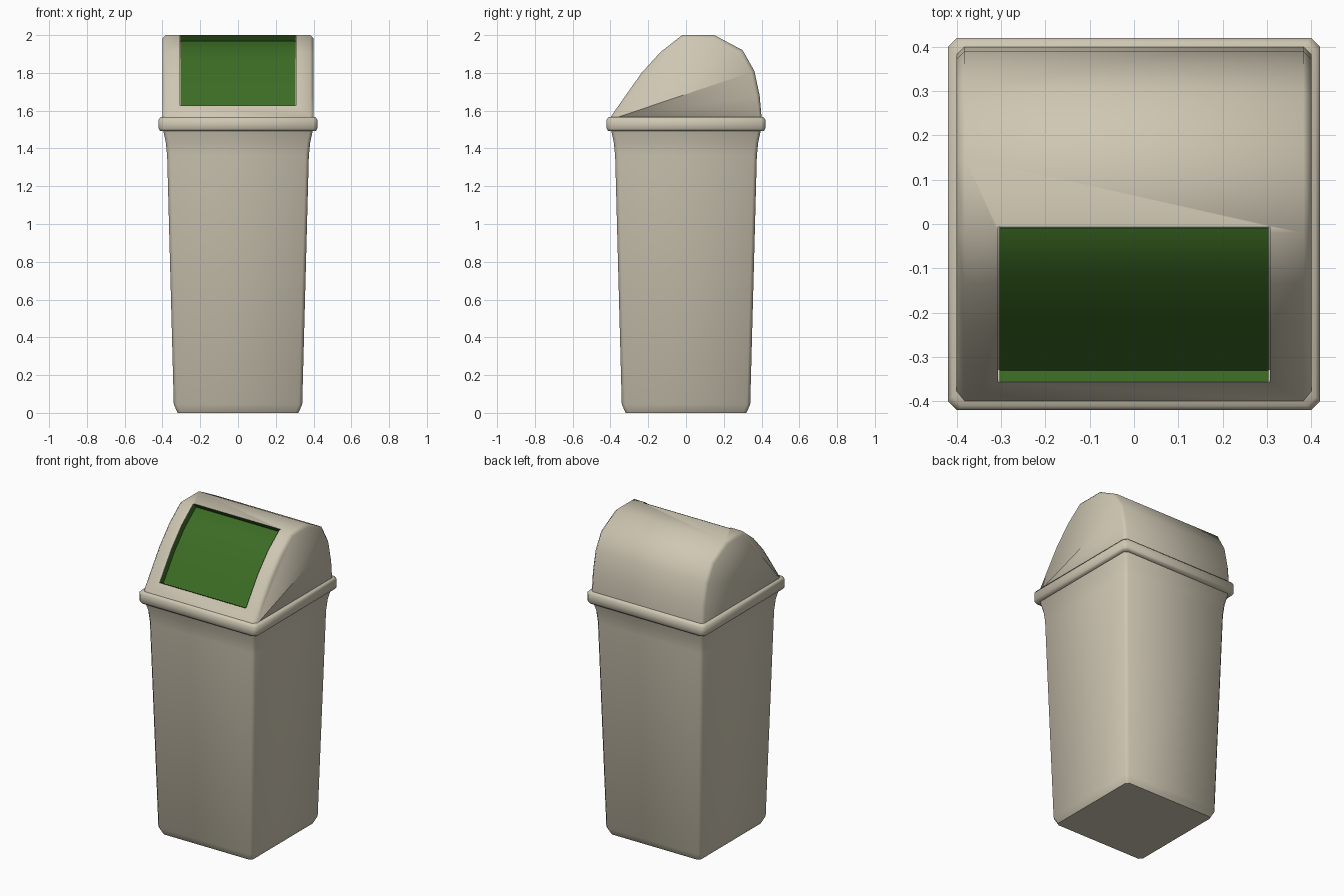
import bpy, bmesh, math

if "Cube" in bpy.data.objects:
    bpy.data.objects.remove(bpy.data.objects["Cube"])


def material(name, color):
    m = bpy.data.materials.new(name)
    m.diffuse_color = color
    m.use_nodes = True
    m.node_tree.nodes["Principled BSDF"].inputs["Base Color"].default_value = m.diffuse_color
    return m


BEIGE = material("beige_plastic", (0.62, 0.57, 0.45, 1))
GREEN = material("green_plastic", (0.045, 0.15, 0.018, 1))


def finish(name, bm, mat):
    me = bpy.data.meshes.new(name)
    bm.to_mesh(me)
    bm.free()
    ob = bpy.data.objects.new(name, me)
    bpy.context.collection.objects.link(ob)
    me.materials.append(mat)
    return ob


def smooth(ob, deg=50):
    bpy.ops.object.select_all(action='DESELECT')
    ob.select_set(True)
    bpy.context.view_layer.objects.active = ob
    bpy.ops.object.shade_smooth_by_angle(angle=math.radians(deg))


def square_loft(name, rings, c, mat):
    """Stack of chamfered squares given as (half width, z)."""
    bm = bmesh.new()
    loops = []
    for h, z in rings:
        k = h - c
        pts = [(k, -h), (h, -k), (h, k), (k, h), (-k, h), (-h, k), (-h, -k), (-k, -h)]
        loops.append([bm.verts.new((x, y, z)) for x, y in pts])
    for a, b in zip(loops, loops[1:]):
        for i in range(8):
            j = (i + 1) % 8
            bm.faces.new((a[i], a[j], b[j], b[i]))
    bm.faces.new(loops[0][::-1])
    bm.faces.new(loops[-1])
    return finish(name, bm, mat)


def prism(profile, half):
    """Closed (y, z) profile extruded across x; returns bmesh and both ends."""
    bm = bmesh.new()
    ends = [[bm.verts.new((x, y, z)) for y, z in profile] for x in (-half, half)]
    n = len(profile)
    for i in range(n):
        j = (i + 1) % n
        bm.faces.new((ends[0][i], ends[0][j], ends[1][j], ends[1][i]))
    caps = [bm.faces.new(e) for e in ends]
    bmesh.ops.recalc_face_normals(bm, faces=bm.faces)
    return bm, ends, caps


# Tapered bin body and the rim band
body = square_loft("bin_body", [(0.32, 0), (0.34, 0.045), (0.375, 1.36),
                                (0.382, 1.43), (0.397, 1.50)], 0.018, BEIGE)
rim = square_loft("rim", [(0.39, 1.492), (0.412, 1.492), (0.42, 1.505),
                          (0.42, 1.553), (0.41, 1.566), (0.38, 1.566)], 0.02, BEIGE)

# Domed lid with softened side edges
slope = [(-0.32, 1.68), (-0.235, 1.80), (-0.135, 1.91), (-0.02, 2.0)]
dome = [(-0.415, 1.54), (-0.40, 1.565)] + slope + [
    (0.15, 2.0), (0.30, 1.92), (0.362, 1.81), (0.39, 1.68), (0.40, 1.565), (0.40, 1.54)]
bm, ends, caps = prism(dome, 0.40)
bmesh.ops.bevel(bm, geom=[e for f in caps for e in f.edges], offset=0.018,
                segments=1, affect='EDGES', profile=0.5)
lid = finish("lid", bm, BEIGE)


# Recess following the lid slope
D = (0.025, -0.03)


def band(first, last, out, depth):
    line = [first] + slope + [last]
    top = [(y - D[0] * out, z - D[1] * out) for y, z in line]
    low = [(y + D[0] * depth, z + D[1] * depth) for y, z in line]
    return top + low[::-1]


bm, ends, caps = prism(band((-0.357, 1.627), (-0.007, 2.0), 1, 1.15), 0.307)
cutter = finish("opening_cutter", bm, GREEN)
cutter.hide_render = True
mod = lid.modifiers.new("opening", 'BOOLEAN')
mod.operation = 'DIFFERENCE'
mod.solver = 'EXACT'
mod.object = cutter
bpy.context.view_layer.objects.active = lid
bpy.ops.object.modifier_apply(modifier=mod.name)
bpy.data.objects.remove(cutter)

# Green flap: open tray lining the recess
bm, ends, caps = prism(band((-0.355, 1.630), (-0.01, 2.0), 0, 1), 0.304)
count = len(slope) + 2
outer = {v for e in ends for v in e[:count]}
bmesh.ops.delete(bm, geom=[f for f in bm.faces if all(v in outer for v in f.verts)],
                 context='FACES_ONLY')
bmesh.ops.reverse_faces(bm, faces=bm.faces)
flap = finish("flap", bm, GREEN)

for ob in (body, rim, lid, flap):
    smooth(ob)
